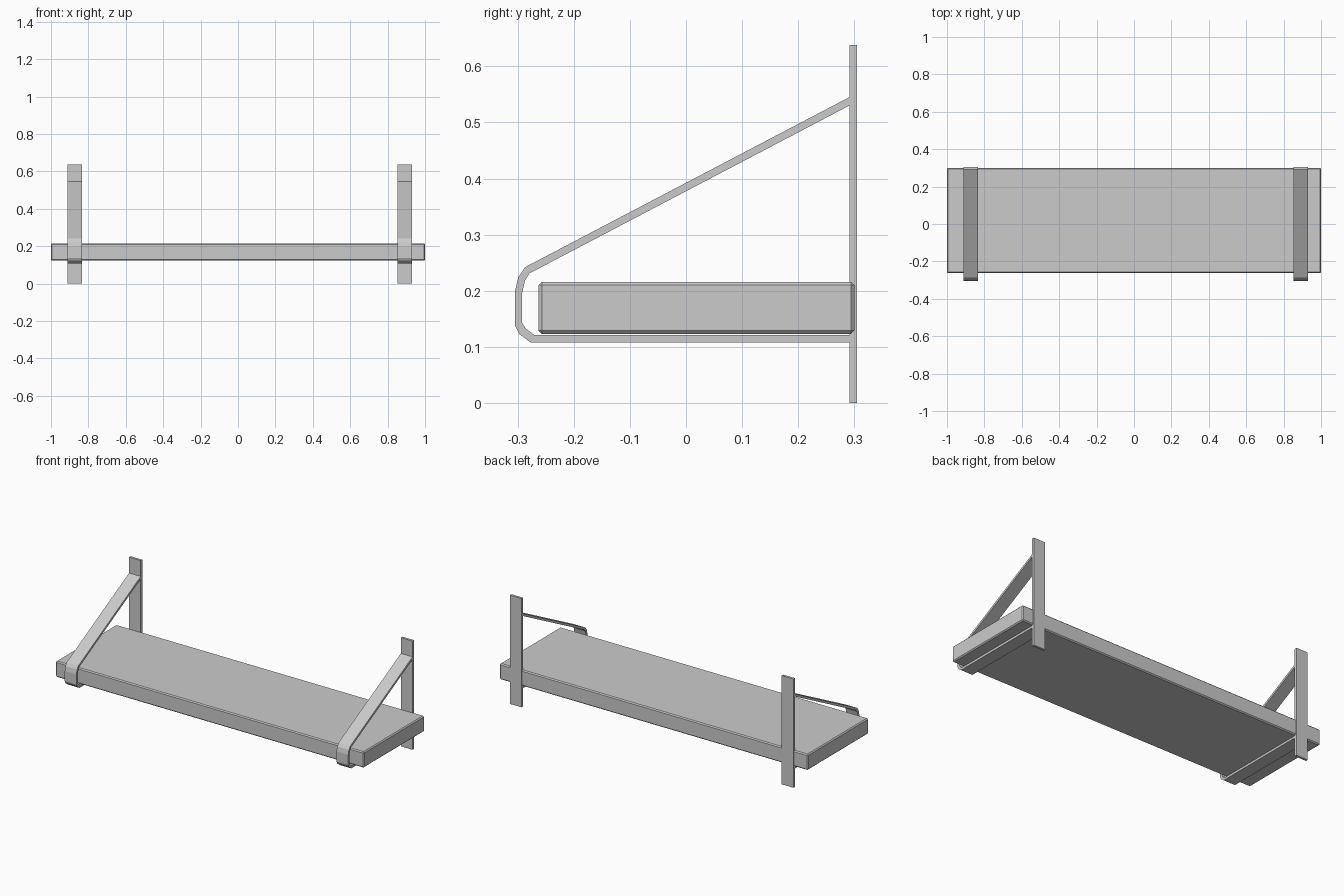
import bpy, bmesh
from mathutils import Vector

if "Cube" in bpy.data.objects:
    bpy.data.objects.remove(bpy.data.objects["Cube"])

WIDTH = 0.076
BRACKET_X = {"left": -0.873, "right": 0.891}


def make_object(name, bm):
    bmesh.ops.recalc_face_normals(bm, faces=bm.faces[:])
    mesh = bpy.data.meshes.new(name)
    bm.to_mesh(mesh)
    bm.free()
    obj = bpy.data.objects.new(name, mesh)
    bpy.context.collection.objects.link(obj)
    return obj


def box(name, lo, hi, bevel=0.0):
    lo, hi = Vector(lo), Vector(hi)
    bm = bmesh.new()
    bmesh.ops.create_cube(bm, size=1)
    bmesh.ops.scale(bm, vec=hi - lo, verts=bm.verts)
    bmesh.ops.translate(bm, vec=(lo + hi) / 2, verts=bm.verts)
    if bevel:
        bmesh.ops.bevel(bm, geom=bm.edges[:], offset=bevel, segments=1,
                        affect='EDGES', profile=0.5)
    return make_object(name, bm)


def strap(name, outer, inner, x):
    """Extrude the band between two (y, z) polylines across the strap width."""
    bm = bmesh.new()
    rows = [[bm.verts.new((x + s * WIDTH / 2, y, z))
             for s, (y, z) in ((-1, o), (1, o), (1, i), (-1, i))]
            for o, i in zip(outer, inner)]
    for a, b in zip(rows, rows[1:]):
        for k in range(4):
            n = (k + 1) % 4
            bm.faces.new((a[k], a[n], b[n], b[k]))
    bm.faces.new(rows[0])
    bm.faces.new(rows[-1])
    return make_object(name, bm)


# Shelf board with chamfered edges
box("shelf_board", (-1, -0.263, 0.123), (1, 0.300, 0.216), 0.006)

# Bent strap outline: down the diagonal, around the front, back under the board
outer = [(0.291, 0.545), (-0.287, 0.242), (-0.299, 0.224), (-0.305, 0.198),
         (-0.305, 0.138), (-0.297, 0.123), (-0.277, 0.108), (0.291, 0.108)]
inner = [(0.291, 0.530), (-0.279, 0.231), (-0.287, 0.218), (-0.292, 0.196),
         (-0.292, 0.143), (-0.286, 0.133), (-0.270, 0.121), (0.291, 0.121)]

# Two brackets: wall plate and bent strap
for side, x in BRACKET_X.items():
    box(side + "_wall_plate", (x - WIDTH / 2, 0.291, 0),
        (x + WIDTH / 2, 0.305, 0.638))
    strap(side + "_bracket_strap", outer, inner, x)
